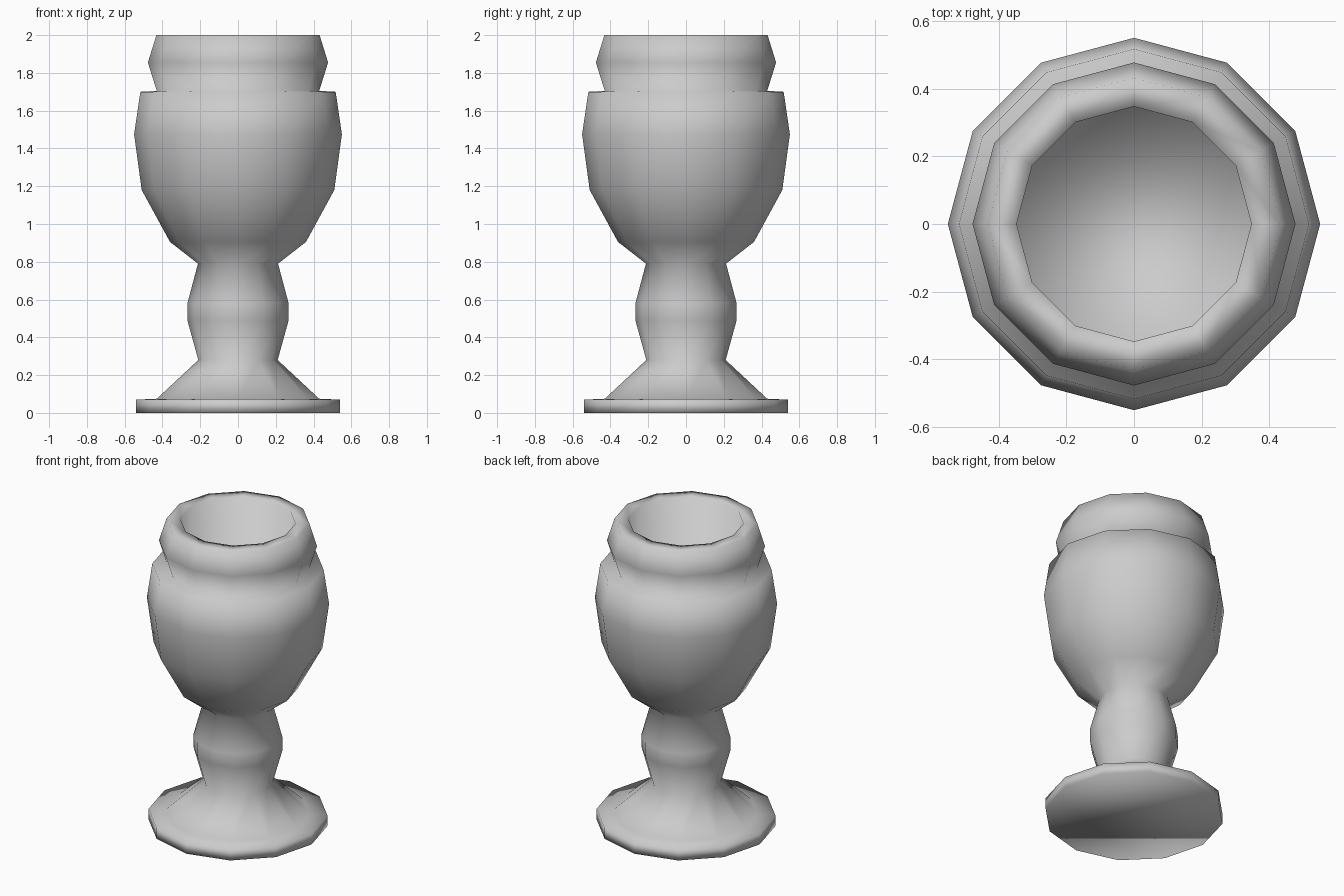
import bpy, bmesh, math

if "Cube" in bpy.data.objects:
    bpy.data.objects.remove(bpy.data.objects["Cube"])

SIDES = 12

# Goblet profile (radius, height): foot, stem, bowl, lip, then the inner cup
PROFILE = [
    (0.54, 0.00), (0.54, 0.07), (0.43, 0.075), (0.21, 0.28),
    (0.268, 0.49), (0.268, 0.58), (0.212, 0.79),
    (0.36, 0.905), (0.51, 1.18), (0.55, 1.475), (0.517, 1.70),
    (0.43, 1.705), (0.477, 1.855), (0.432, 2.00),
    (0.347, 2.00), (0.347, 1.05),
]


def lathe(name, profile, sides):
    bm = bmesh.new()
    rings = []
    for r, z in profile:
        rings.append([bm.verts.new((r * math.cos(2 * math.pi * i / sides),
                                    r * math.sin(2 * math.pi * i / sides), z))
                      for i in range(sides)])
    for a, b in zip(rings, rings[1:]):
        for i in range(sides):
            j = (i + 1) % sides
            bm.faces.new((a[i], a[j], b[j], b[i]))
    # Underside of the foot and floor of the cup
    bm.faces.new(list(reversed(rings[0])))
    bm.faces.new(rings[-1])
    for f in bm.faces:
        f.smooth = True
    mesh = bpy.data.meshes.new(name)
    bm.to_mesh(mesh)
    bm.free()
    obj = bpy.data.objects.new(name, mesh)
    bpy.context.collection.objects.link(obj)
    return obj


lathe("goblet", PROFILE, SIDES)
